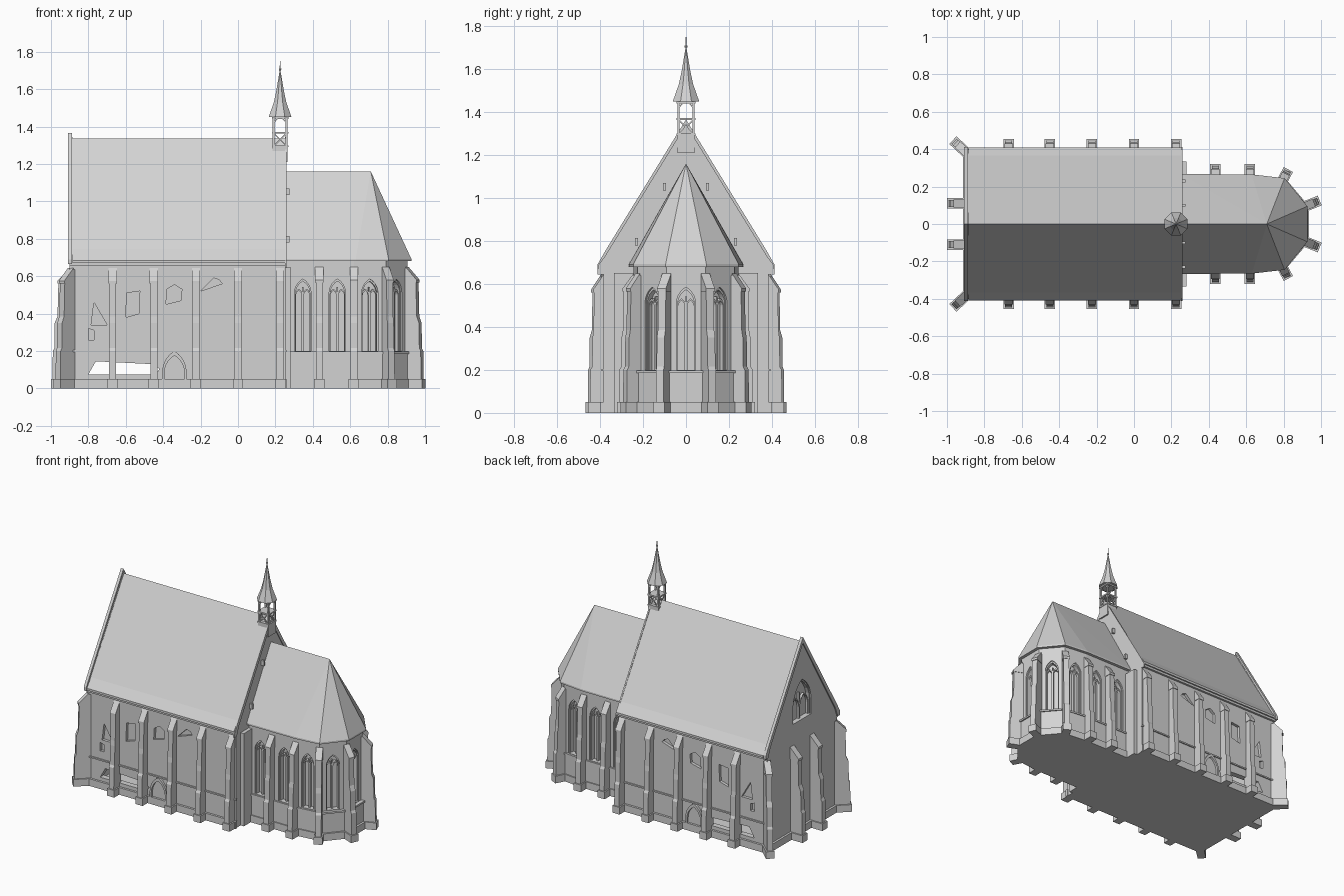
import bpy, bmesh
from math import sin, cos, pi, atan2, radians
from mathutils import Matrix, Vector

if "Cube" in bpy.data.objects:
    bpy.data.objects.remove(bpy.data.objects["Cube"])

stone = bpy.data.materials.new("pale_grey_stone")
stone.use_nodes = True
GREY = (0.65, 0.65, 0.65, 1)
stone.diffuse_color = GREY
stone.node_tree.nodes["Principled BSDF"].inputs["Base Color"].default_value = GREY


def frame(x, y, a):
    """Wall frame: u along the wall, v up, w outward."""
    return Matrix(((-sin(a), 0, cos(a), x), (cos(a), 0, sin(a), y), (0, 1, 0, 0), (0, 0, 0, 1)))


def side_frame(x, y, a):
    """Profile frame: u outward, v up, w along the wall."""
    return Matrix(((cos(a), 0, sin(a), x), (sin(a), 0, -cos(a), y), (0, 1, 0, 0), (0, 0, 0, 1)))


FRONT, EAST, FLAT = frame(0, 0, -pi / 2), frame(0, 0, 0), Matrix()


def prism(bm, pts, w0, w1, m=FLAT):
    """Extrude a profile from w0 to w1 inside the frame m."""
    lo = [bm.verts.new(m @ Vector((u, v, w0))) for u, v in pts]
    hi = [bm.verts.new(m @ Vector((u, v, w1))) for u, v in pts]
    faces = [bm.faces.new(lo), bm.faces.new(hi)]
    for i in range(len(pts)):
        j = (i + 1) % len(pts)
        faces.append(bm.faces.new((lo[i], lo[j], hi[j], hi[i])))
    bmesh.ops.recalc_face_normals(bm, faces=faces)


def rect(u0, u1, v0, v1):
    return [(u0, v0), (u1, v0), (u1, v1), (u0, v1)]


def box(bm, x0, x1, y0, y1, z0, z1):
    prism(bm, rect(x0, x1, y0, y1), z0, z1)


def finish(bm, name):
    me = bpy.data.meshes.new(name)
    bm.to_mesh(me)
    bm.free()
    ob = bpy.data.objects.new(name, me)
    me.materials.append(stone)
    bpy.context.collection.objects.link(ob)
    return ob


def cut(ob, bm):
    """Subtract the cutter mesh from the object."""
    tool = finish(bm, "cutter")
    mod = ob.modifiers.new("cut", 'BOOLEAN')
    mod.operation, mod.solver, mod.object = 'DIFFERENCE', 'EXACT', tool
    bpy.context.view_layer.objects.active = ob
    bpy.ops.object.modifier_apply(modifier=mod.name)
    bpy.data.objects.remove(tool)


def arch(w, z0, z1, u=0):
    """Open outline of a pointed arch, left foot to right foot."""
    zs = z1 - 0.866 * w
    left = [(w / 2 - w * cos(t * pi / 15), zs + w * sin(t * pi / 15)) for t in range(6)]
    left = [(-w / 2, z0)] + left
    return [(u + a, b) for a, b in left + [(-a, b) for a, b in left[-2::-1]]]


def rib(bm, w, z0, z1, t, w0, w1, m, u=0):
    prism(bm, arch(w, z0, z1, u) + arch(w - 2 * t, z0, z1 - 2 * t, u)[::-1], w0, w1, m)


def tracery(bm, w, z0, z1, m):
    """Two lancets, a mullion and an outer rib."""
    rib(bm, w, z0, z1, 0.006, -0.04, -0.01, m)
    prism(bm, rect(-0.004, 0.004, z0, z1 - 0.5 * w), -0.04, -0.02, m)
    for s in (-1, 1):
        rib(bm, w * 0.46, z0, z1 - w * 0.6, 0.005, -0.04, -0.02, m, s * w * 0.24)


def mirrored(pts):
    return pts + [(-a, b) for a, b in reversed(pts) if a]


# Nave long walls, each with a low breach and shallow niches
niches = [[(-0.6, 0.38), (-0.53, 0.4), (-0.525, 0.52), (-0.595, 0.51)],
          [(-0.385, 0.45), (-0.305, 0.47), (-0.3, 0.53), (-0.34, 0.555), (-0.38, 0.53)],
          [(-0.2, 0.52), (-0.085, 0.56), (-0.1, 0.58), (-0.13, 0.59)],
          [(-0.785, 0.34), (-0.7, 0.34), (-0.77, 0.46)],
          [(-0.8, 0.26), (-0.77, 0.26), (-0.77, 0.31), (-0.8, 0.32)]]
breach = [(-0.8, 0.075), (-0.44, 0.075), (-0.42, 0.105), (-0.46, 0.13), (-0.76, 0.145)]
for s, name in ((-1, "nave_back_wall"), (1, "nave_front_wall")):
    bm = bmesh.new()
    prism(bm, rect(-0.9, 0.255, 0, 0.675), s * 0.345, s * 0.385, FRONT)
    wall = finish(bm, name)
    bm = bmesh.new()
    prism(bm, breach, s * 0.3, s * 0.5, FRONT)
    for n in niches:
        prism(bm, n, s * 0.365, s * 0.5, FRONT)
    cut(wall, bm)

# Nave end walls and floor
bm = bmesh.new()
box(bm, -0.9, -0.86, -0.345, 0.345, 0, 0.675)
box(bm, 0.215, 0.255, -0.345, 0.345, 0, 0.675)
box(bm, -0.86, 0.215, -0.345, 0.345, 0, 0.01)
finish(bm, "nave_end_walls_and_floor")

# Plinth, string course, cornice and door surrounds
bm = bmesh.new()
for s in (-1, 1):
    box(bm, -0.91, 0.26, s * 0.38, s * 0.4, 0, 0.05)
    box(bm, -0.9, 0.26, s * 0.38, s * 0.393, 0.195, 0.205)
    box(bm, -0.9, 0.255, s * 0.38, s * 0.4, 0.655, 0.672)
    rib(bm, 0.13, 0, 0.2, 0.012, s * 0.38, s * 0.4, FRONT, -0.34)
box(bm, -0.915, -0.89, -0.39, 0.39, 0, 0.05)
finish(bm, "nave_plinth_cornice_and_doors")

# Nave roof and west gable, with an arched niche cut into both
bm = bmesh.new()
prism(bm, mirrored([(-0.41, 0.67), (-0.41, 0.685), (-0.365, 0.745), (0, 1.335)]), -0.885, 0.255, EAST)
roof = finish(bm, "nave_roof")
bm = bmesh.new()
prism(bm, mirrored([(-0.4, 0.67), (-0.37, 0.735), (0, 1.345)]), -0.9, -0.885, EAST)
gable = finish(bm, "west_gable")
for part in (roof, gable):
    bm = bmesh.new()
    prism(bm, arch(0.2, 0.79, 1.07), -0.95, -0.865, EAST)
    cut(part, bm)
bm = bmesh.new()
tracery(bm, 0.2, 0.79, 1.07, frame(-0.9, 0, pi))
finish(bm, "gable_window")

# Raised copings along both gables
rake = [(-0.412, 0.665), (-0.412, 0.69), (-0.372, 0.76), (0, 1.365)]
inner = [(0, 1.325), (-0.36, 0.73), (-0.385, 0.665)]
bm = bmesh.new()
for s in (-1, 1):
    half = [(s * a, b) for a, b in rake + inner]
    prism(bm, half, -0.908, -0.888, EAST)
    prism(bm, [(a, b - 0.022) for a, b in half], 0.25, 0.26, EAST)
finish(bm, "gable_copings")

# East piers beside the choir, and small gable spikes
bm = bmesh.new()
for s in (-1, 1):
    box(bm, 0.25, 0.28, s * 0.22, s * 0.335, 0, 0.65)
    for y, z in ((0.1, 1.035), (0.23, 0.78)):
        box(bm, 0.25, 0.275, s * y - 0.007, s * y + 0.007, z, z + 0.035)
finish(bm, "east_piers")

# Choir walls with windows cut on every side
half = [(0.25, -0.245), (0.62, -0.245), (0.79, -0.225), (0.905, -0.09)]
plan = half + [(x, -y) for x, y in reversed(half)]
bm = bmesh.new()
prism(bm, plan, 0, 0.685)
choir = finish(bm, "choir_walls")
spots = []
for i, (a, b) in enumerate(zip(plan, plan[1:])):
    a, b = Vector(a), Vector(b)
    ang = atan2(-(b - a).x, (b - a).y)
    for t in {0: (0.26, 0.76), 6: (0.24, 0.74)}.get(i, (0.5,)):
        p = a.lerp(b, t)
        spots.append(frame(p.x, p.y, ang))
bm = bmesh.new()
for m in spots:
    prism(bm, arch(0.088, 0.2, 0.585), -0.04, 0.05, m)
cut(choir, bm)
bm = bmesh.new()
for m in spots:
    tracery(bm, 0.088, 0.2, 0.585, m)
finish(bm, "choir_window_tracery")
bm = bmesh.new()
for k, z0, z1 in ((1.06, 0, 0.05), (1.03, 0.05, 0.185), (1.05, 0.185, 0.197)):
    prism(bm, [(0.4 + (x - 0.4) * k, y * k) for x, y in plan], z0, z1)
finish(bm, "choir_plinth")

# Choir roof with a faceted end
eaves = [(0.25, 0.267), (0.63, 0.265), (0.805, 0.245), (0.927, 0.095)]
bm = bmesh.new()
for x, y in eaves:
    for s in (-1, 1):
        for z in (0.68, 0.692):
            bm.verts.new((x, s * y, z))
for x in (0.25, 0.71):
    bm.verts.new((x, 0, 1.16))
bmesh.ops.convex_hull(bm, input=bm.verts[:])
finish(bm, "choir_roof")


# Stepped buttresses
def buttress(bm, x, y, deg, r, top):
    m = side_frame(x, y, radians(deg))
    prism(bm, rect(-0.02, r, 0, 0.05), -0.028, 0.028, m)
    prism(bm, [(-0.02, 0.05), (r - 0.008, 0.05), (r - 0.01, 0.2), (r - 0.018, 0.215), (r - 0.02, 0.35),
               (r * 0.65, 0.385), (r * 0.6, top - 0.06), (0, top), (-0.02, top)], -0.019, 0.019, m)
    prism(bm, [(0, top - 0.075), (r * 0.66, top - 0.075), (r * 0.66, top - 0.06), (0, top + 0.008)], -0.022, 0.022, m)


bm = bmesh.new()
for s in (-1, 1):
    for x in (-0.67, -0.45, -0.225, 0, 0.225):
        buttress(bm, x, s * 0.385, s * 90, 0.07, 0.635)
    buttress(bm, -0.895, s * 0.38, s * 137, 0.1, 0.635)
    buttress(bm, -0.9, s * 0.11, 180, 0.1, 0.635)
finish(bm, "nave_buttresses")
bm = bmesh.new()
for s in (-1, 1):
    for x in (0.435, 0.62):
        buttress(bm, x, s * 0.245, s * 90, 0.075, 0.64)
    buttress(bm, 0.79, s * 0.225, s * 62, 0.075, 0.64)
    buttress(bm, 0.905, s * 0.09, s * 22, 0.095, 0.64)
finish(bm, "choir_buttresses")

# Bell turret: boxed base, braces, posts and open belfry
TX, R = 0.225, 0.04
bm = bmesh.new()
box(bm, TX - R, TX + R, -R, R, 1.21, 1.29)
for z in (1.29, 1.362, 1.44):
    box(bm, TX - R - 0.004, TX + R + 0.004, -R - 0.004, R + 0.004, z, z + 0.01)
for k in range(4):
    m = frame(TX + R * cos(k * pi / 2), R * sin(k * pi / 2), k * pi / 2)
    for s in (-1, 1):
        prism(bm, rect(s * R, s * (R - 0.01), 1.29, 1.45), -0.01, 0, m)
        prism(bm, [(-s * R, 1.295), (-s * (R - 0.01), 1.295), (s * R, 1.365), (s * (R - 0.01), 1.365)], -0.006, -0.001, m)
        prism(bm, [(s * R, 1.41), (s * R, 1.42), (s * 0.015, 1.445), (s * 0.008, 1.445)], -0.006, -0.001, m)
finish(bm, "bell_turret")

# Flared eight-sided spire and finial
bm = bmesh.new()
rings = [(0.066, 1.45), (0.064, 1.456), (0.036, 1.53), (0.022, 1.59), (0.004, 1.69)]
for (r0, z0), (r1, z1) in zip(rings, rings[1:]):
    bmesh.ops.create_cone(bm, cap_ends=True, segments=8, radius1=r0, radius2=r1, depth=z1 - z0,
                          matrix=Matrix.Translation((TX, 0, (z0 + z1) / 2)) @ Matrix.Rotation(pi / 8, 4, 'Z'))
bmesh.ops.create_cone(bm, cap_ends=True, segments=6, radius1=0.004, radius2=0.001, depth=0.075,
                      matrix=Matrix.Translation((TX, 0, 1.715)))
bmesh.ops.create_icosphere(bm, subdivisions=1, radius=0.008, matrix=Matrix.Translation((TX, 0, 1.705)))
finish(bm, "spire")
